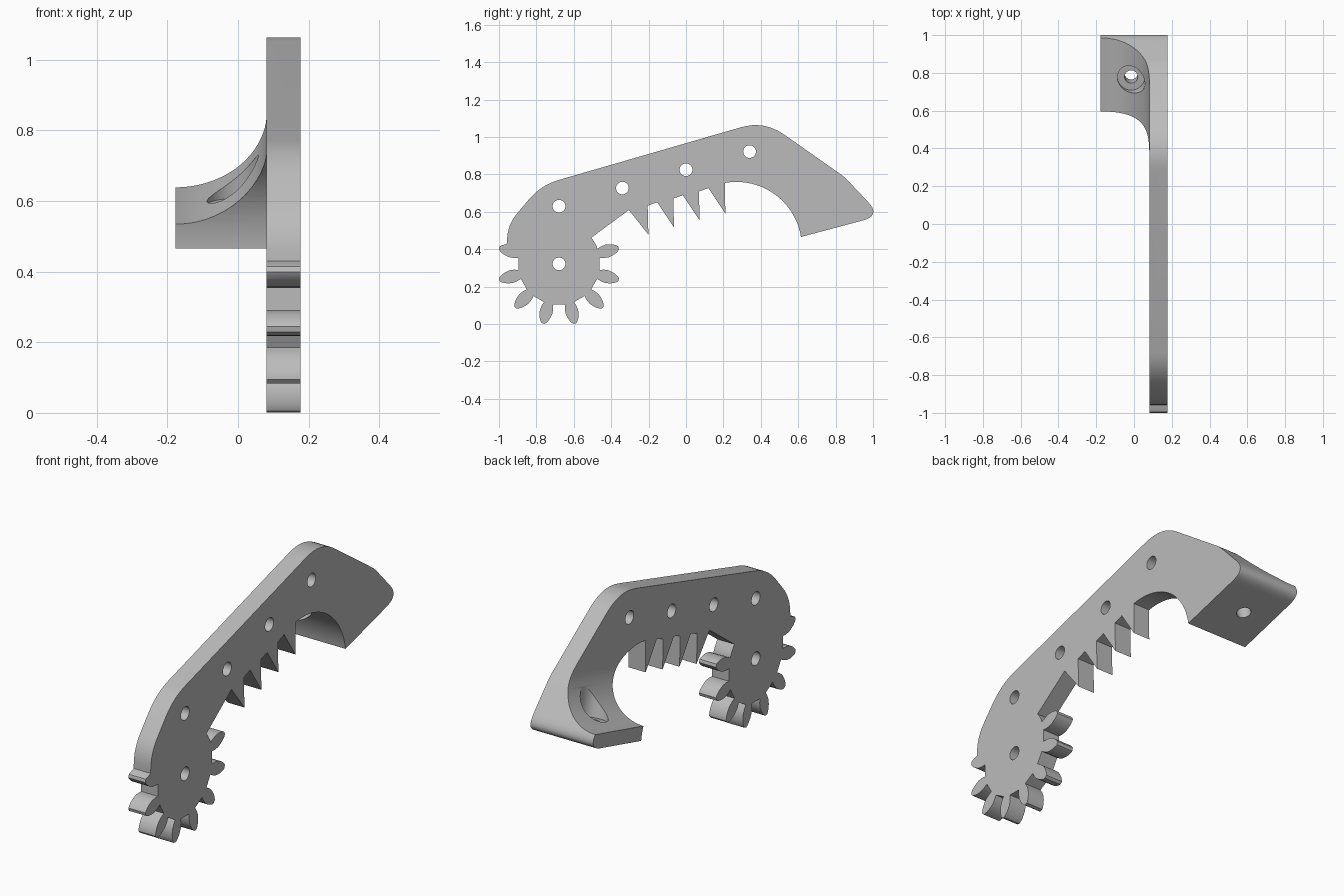
import bpy, bmesh, math
from mathutils import Vector

cube = bpy.data.objects.get("Cube")
if cube:
    bpy.data.objects.remove(cube, do_unlink=True)

C, S = math.cos(math.radians(15)), math.sin(math.radians(15))
OUTER_X, INNER_X, FLANGE_X = 0.177, 0.081, -0.177

grey = bpy.data.materials.new("plain grey")
grey.use_nodes = True
grey.diffuse_color = (0.5, 0.5, 0.5, 1)
grey.node_tree.nodes["Principled BSDF"].inputs["Base Color"].default_value = (0.5, 0.5, 0.5, 1)


def along_x(a, b, t):
    return (t, a, b)


def along_flange(x, v, u):
    return (x, u * C - v * S, u * S + v * C)


def across_flange(x, u, v):
    return along_flange(x, v, u)


def prism(name, pts, lo, hi, place):
    """Extrude a 2D profile between two depths."""
    bm = bmesh.new()
    low = [bm.verts.new(place(a, b, lo)) for a, b in pts]
    high = [bm.verts.new(place(a, b, hi)) for a, b in pts]
    bm.faces.new(low)
    bm.faces.new(high)
    n = len(pts)
    for i in range(n):
        j = (i + 1) % n
        bm.faces.new((low[i], low[j], high[j], high[i]))
    bmesh.ops.recalc_face_normals(bm, faces=bm.faces)
    mesh = bpy.data.meshes.new(name)
    bm.to_mesh(mesh)
    bm.free()
    ob = bpy.data.objects.new(name, mesh)
    bpy.context.collection.objects.link(ob)
    return ob


def arc(ca, cb, r, start, end, steps):
    angles = [math.radians(start + (end - start) * i / steps) for i in range(steps + 1)]
    return [(ca + r * math.cos(t), cb + r * math.sin(t)) for t in angles]


def circle(ca, cb, r):
    return arc(ca, cb, r, 0, 360, 32)[:-1]


def rounded(prev, corner, nxt, d, steps=8):
    """Soften one corner of a profile."""
    p, c, n = Vector(prev), Vector(corner), Vector(nxt)
    a, b = c + (p - c).normalized() * d, c + (n - c).normalized() * d
    return [tuple(a * (1 - t) ** 2 + c * 2 * t * (1 - t) + b * t * t)
            for t in (i / steps for i in range(steps + 1))]


def cut(ob, cutter):
    cutter.hide_render = True
    mod = ob.modifiers.new("cut", 'BOOLEAN')
    mod.operation, mod.solver, mod.object = 'DIFFERENCE', 'EXACT', cutter
    bpy.context.view_layer.objects.active = ob
    bpy.ops.object.modifier_apply(modifier=mod.name)
    bpy.data.objects.remove(cutter, do_unlink=True)


# Outer back edge with softened corners
corners = [(-0.957, 0.43, 0), (-0.955, 0.53, 0.08), (-0.775, 0.743, 0.1),
           (0.418, 1.088, 0.13), (0.848, 0.786, 0.03), (1.042, 0.58, 0.1),
           (0.615, 0.465, 0)]
outline = [corners[0][:2]]
for before, here, after in zip(corners, corners[1:], corners[2:]):
    outline += rounded(before[:2], here[:2], after[:2], here[2])

# Hooked inner arc
outline += arc(0.27, 0.411, 0.349, 9, 100, 28)

# Saw teeth
for i in range(4):
    y, z = 0.21 - 0.137 * i, 0.592 - 0.038 * i
    if i:
        outline.append((y - 0.004, z + 0.155))
    outline += [(y, z), (y - 0.09, z + 0.135)]
outline[-1] = (-0.305, 0.61)

# Gear end, clockwise round the hub
HUB = (-0.679, 0.322)
flank = [(0.218, 0.025), (0.24, 0.032), (0.265, 0.035), (0.288, 0.031),
         (0.308, 0.024), (0.323, 0.015), (0.33, 0.008)]
outline += arc(*HUB, 0.222, 39, 24, 3)
for k in range(8):
    t = math.radians(15 - 30 * k)
    tooth = flank + [(r, -h) for r, h in reversed(flank)]
    if k == 7:
        tooth = tooth[:-4]
    outline += [(HUB[0] + r * math.cos(t) - h * math.sin(t),
                 HUB[1] + r * math.sin(t) + h * math.cos(t)) for r, h in tooth]

arm = prism("geared_arm", outline, FLANGE_X, OUTER_X, along_x)

# Trim to a thin plate with a filleted flange at the hooked end
R = INNER_X - FLANGE_X
V = 0.362
fillet = arc(FLANGE_X, V + R, R, -90, 0, 24)
cut(arm, prism("fillet_cutter",
               [(-0.4, V)] + fillet + [(INNER_X, 2), (-0.4, 2)], -2, 2, along_flange))
cut(arm, prism("plate_cutter",
               [(-0.4, -2), (INNER_X, -2), (INNER_X, 2), (-0.4, 2)], -2, 0.5, along_flange))

# Pivot holes through the plate
for y, z in [HUB, (-0.679, 0.63), (-0.34, 0.727), (0, 0.825), (0.34, 0.922)]:
    cut(arm, prism("hole_cutter", circle(y, z, 0.034), -0.5, 0.5, along_x))

# Counterbored screw hole through the flange
cut(arm, prism("screw_cutter", circle(-0.015, 0.905, 0.035), 0, 1, across_flange))
cut(arm, prism("counterbore_cutter", circle(-0.015, 0.905, 0.073), 0.366, 1, across_flange))

arm.data.materials.clear()
arm.data.materials.append(grey)
for p in arm.data.polygons:
    p.material_index = 0

bpy.ops.object.select_all(action='DESELECT')
arm.select_set(True)
bpy.context.view_layer.objects.active = arm
bpy.ops.object.shade_smooth_by_angle(angle=math.radians(25))
